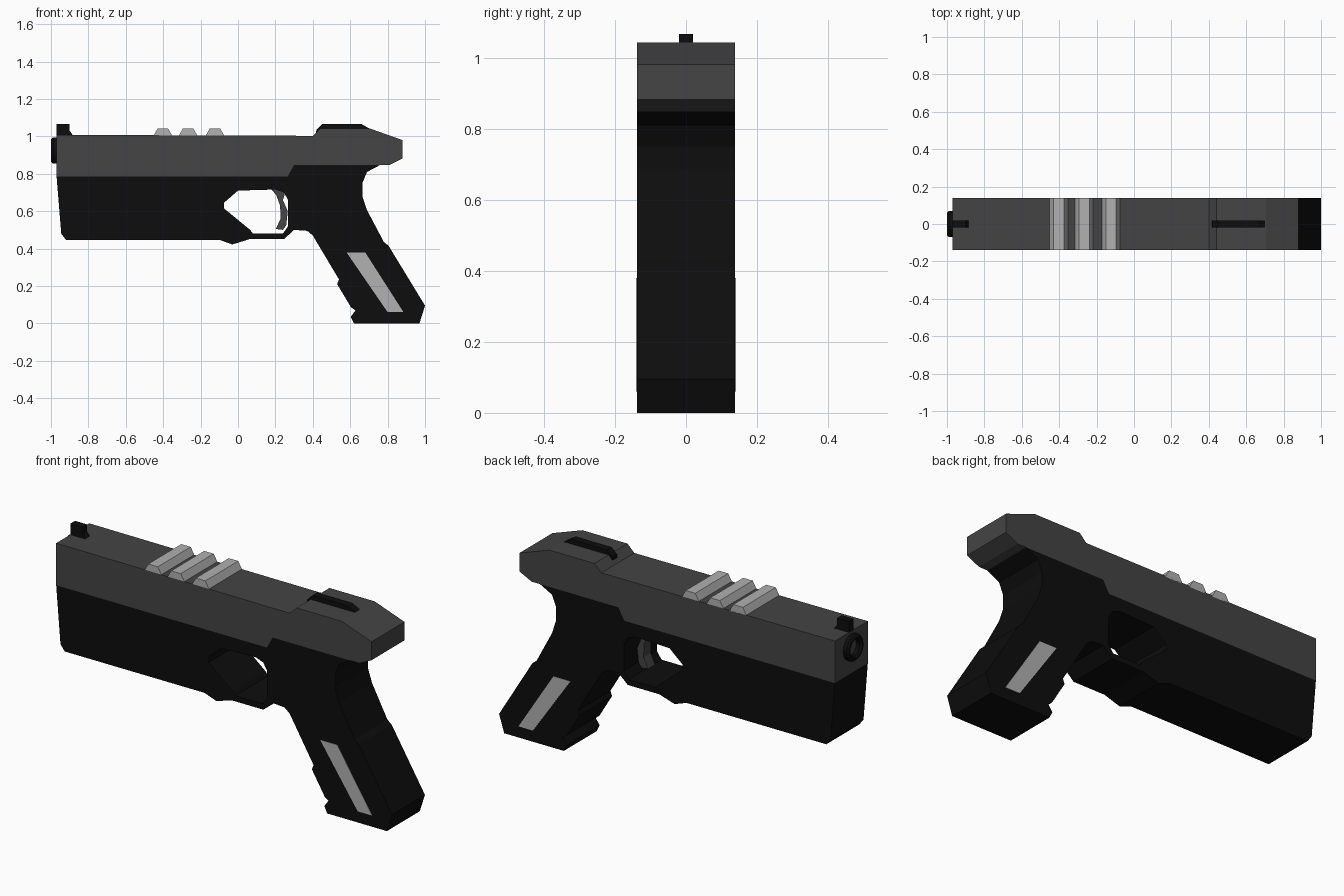
import bpy, bmesh, math
from mathutils import Matrix

if "Cube" in bpy.data.objects:
    bpy.data.objects.remove(bpy.data.objects["Cube"])


def material(name, v):
    m = bpy.data.materials.new(name)
    m.diffuse_color = (v, v, v, 1)
    m.use_nodes = True
    m.node_tree.nodes["Principled BSDF"].inputs["Base Color"].default_value = m.diffuse_color
    return m


BLACK = material("black", 0.004)
DARK = material("dark_grey", 0.058)
LIGHT = material("light_grey", 0.44)
HALF = 0.138  # half width of the body


def finish(bm, name, mat):
    bmesh.ops.recalc_face_normals(bm, faces=bm.faces[:])
    me = bpy.data.meshes.new(name)
    bm.to_mesh(me)
    bm.free()
    me.materials.append(mat)
    ob = bpy.data.objects.new(name, me)
    bpy.context.collection.objects.link(ob)
    return ob


def prism(name, loops, y0, y1, mat):
    """Fill x-z outlines (extra loops are holes) and extrude along y."""
    bm = bmesh.new()
    edges = []
    for pts in loops:
        vs = [bm.verts.new((x, y0, z)) for x, z in pts]
        edges += [bm.edges.new((vs[i - 1], vs[i])) for i in range(len(vs))]
    bmesh.ops.triangle_fill(bm, edges=edges, use_beauty=True, normal=(0, -1, 0))
    bmesh.ops.dissolve_limit(bm, angle_limit=0.01, verts=[], edges=bm.edges[:])
    ext = bmesh.ops.extrude_face_region(bm, geom=bm.faces[:], use_keep_orig=True)
    verts = [g for g in ext["geom"] if isinstance(g, bmesh.types.BMVert)]
    bmesh.ops.translate(bm, verts=verts, vec=(0, y1 - y0, 0))
    return finish(bm, name, mat)


# Upper slide
slide = [(-0.97, 1.008), (0.40, 1.003), (0.44, 1.042), (0.705, 1.042), (0.88, 0.98),
         (0.88, 0.882), (0.81, 0.847), (0.30, 0.847), (0.265, 0.785), (-0.97, 0.785)]
prism("slide", [slide], -HALF, HALF, DARK)

# Lower frame with grip, pierced by the trigger guard opening
frame = [(-0.97, 0.785), (0.265, 0.785), (0.30, 0.847), (0.76, 0.847), (0.69, 0.81),
         (0.665, 0.75), (0.665, 0.68), (0.69, 0.605), (0.78, 0.435), (0.805, 0.415),
         (1.0, 0.095), (0.97, 0.0), (0.62, 0.0), (0.603, 0.035), (0.628, 0.07),
         (0.605, 0.085), (0.53, 0.21), (0.54, 0.235), (0.40, 0.47), (0.37, 0.495),
         (0.30, 0.50), (0.245, 0.45), (0.06, 0.45), (-0.03, 0.422), (-0.10, 0.447),
         (-0.92, 0.447), (-0.945, 0.48)]
opening = [(-0.075, 0.645), (0.0, 0.71), (0.20, 0.716), (0.245, 0.70), (0.268, 0.66),
           (0.268, 0.52), (0.24, 0.48), (0.08, 0.48), (0.065, 0.50), (-0.075, 0.615)]
prism("frame", [frame, opening], -HALF, HALF, BLACK)

# Trigger
trigger = [(0.18, 0.715), (0.235, 0.72), (0.25, 0.69), (0.24, 0.66), (0.266, 0.60),
           (0.258, 0.525), (0.24, 0.50), (0.202, 0.505), (0.228, 0.56), (0.225, 0.63),
           (0.205, 0.685)]
prism("trigger", [trigger], -0.03, 0.03, DARK)

# Three ridges across the top
for i, x in enumerate((-0.402, -0.267, -0.123)):
    ridge = [(x - 0.052, 1.0), (x - 0.028, 1.042), (x + 0.028, 1.042), (x + 0.052, 1.0)]
    prism(f"ridge_{i + 1}", [ridge], -HALF, HALF, LIGHT)

# Front and rear sights
prism("front_sight", [[(-0.97, 1.0), (-0.97, 1.066), (-0.90, 1.066), (-0.90, 1.03),
                       (-0.878, 1.0)]], -0.02, 0.02, BLACK)
prism("rear_sight", [[(0.415, 1.01), (0.42, 1.037), (0.45, 1.066), (0.66, 1.066),
                      (0.705, 1.04), (0.70, 1.01)]], -0.02, 0.02, BLACK)

# Inlaid grip panels on both sides
panel = [(0.58, 0.38), (0.68, 0.38), (0.885, 0.06), (0.80, 0.06)]
for name, s in (("grip_panel_front", -1), ("grip_panel_back", 1)):
    prism(name, [panel], s * (HALF - 0.01), s * (HALF + 0.002), LIGHT)

# Muzzle ring: a bevelled section spun about the x axis
bm = bmesh.new()
section = [(-0.965, 0.07), (-0.99, 0.07), (-1.0, 0.06), (-1.0, 0.052), (-0.99, 0.042), (-0.965, 0.042)]
N = 16
rings = []
for k in range(N):
    rot = Matrix.Rotation(2 * math.pi * k / N, 3, 'X')
    rings.append([bm.verts.new(rot @ bm.verts.new((x, 0, r)).co) for x, r in section])
bmesh.ops.delete(bm, geom=[v for v in bm.verts if not any(v in r for r in rings)], context='VERTS')
for k in range(N):
    a, b = rings[k - 1], rings[k]
    for j in range(len(section)):
        bm.faces.new((a[j - 1], a[j], b[j], b[j - 1]))
bmesh.ops.translate(bm, verts=bm.verts[:], vec=(0, 0, 0.925))
finish(bm, "muzzle_ring", BLACK)
